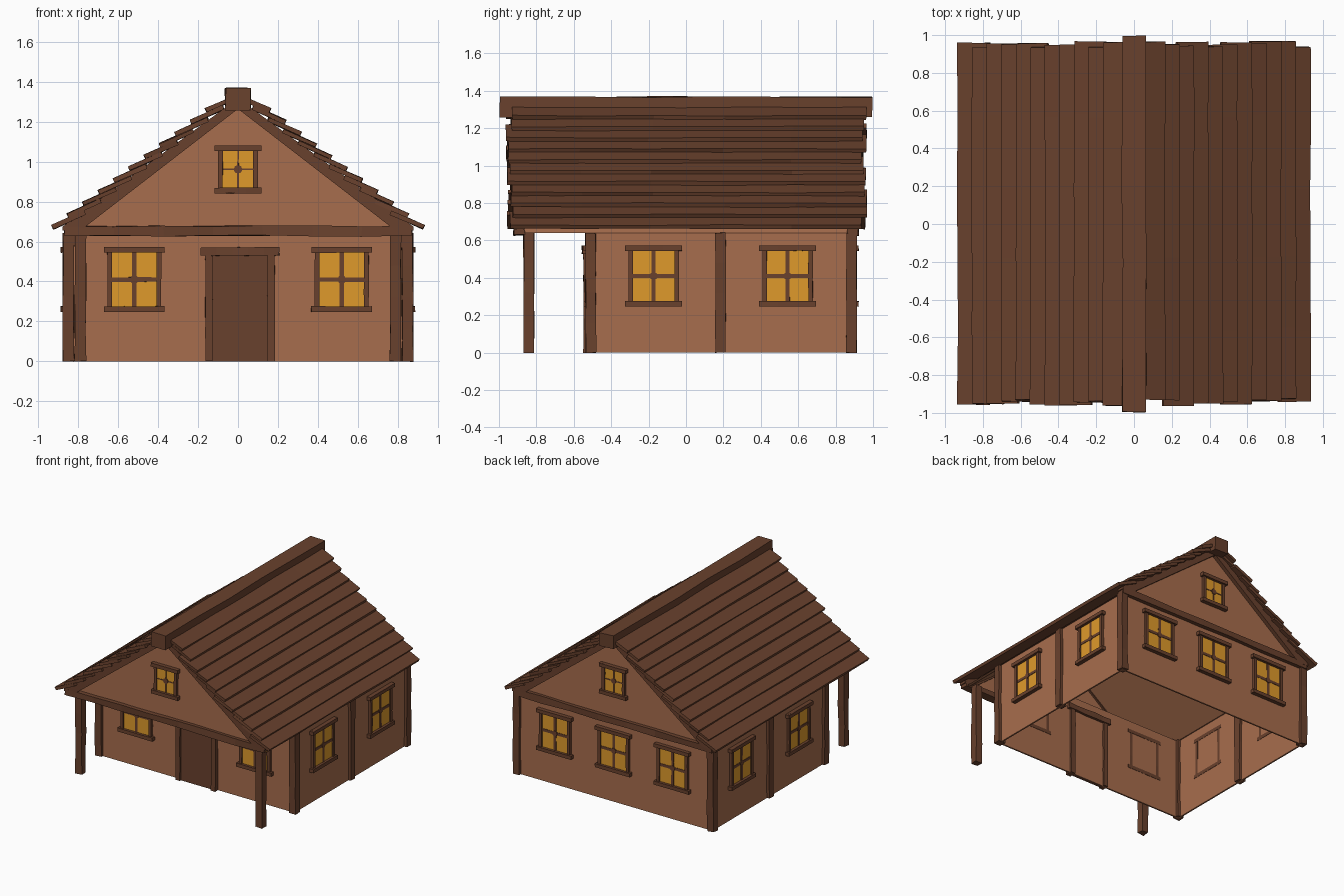
import bpy
import bmesh
import math
import random
from mathutils import Matrix, Vector

random.seed(4)
cube = bpy.data.objects.get("Cube")
if cube:
    bpy.data.objects.remove(cube, do_unlink=True)


def material(name, hex_rgb):
    """Flat material from an sRGB hex colour."""
    srgb = [int(hex_rgb[i:i + 2], 16) / 255 for i in (0, 2, 4)]
    color = [((c + 0.055) / 1.055) ** 2.4 for c in srgb] + [1]
    mat = bpy.data.materials.new(name)
    mat.use_nodes = True
    mat.diffuse_color = color
    mat.node_tree.nodes["Principled BSDF"].inputs["Base Color"].default_value = color
    return mat


PLASTER = material("clay wall", "A76D4D")
WOOD = material("dark wood", "69412D")
GLASS = material("amber glass", "DF9A2B")


def finish(name, bm, mat):
    bmesh.ops.recalc_face_normals(bm, faces=bm.faces)
    mesh = bpy.data.meshes.new(name)
    bm.to_mesh(mesh)
    bm.free()
    mesh.materials.append(mat)
    obj = bpy.data.objects.new(name, mesh)
    bpy.context.collection.objects.link(obj)
    return obj


def add_box(bm, size, matrix, cuts=0, wobble=0.0):
    """Box made of rings along its longest side, with hand-hewn corners."""
    axis = max(range(3), key=lambda i: size[i])
    across, up = (axis + 1) % 3, (axis + 2) % 3
    rings = []
    for i in range(cuts + 2):
        ring = []
        for p, q in ((-1, -1), (1, -1), (1, 1), (-1, 1)):
            co = Vector([random.uniform(-wobble, wobble) for _ in range(3)])
            co[axis] += size[axis] * (i / (cuts + 1) - 0.5)
            co[across] += p * size[across] / 2
            co[up] += q * size[up] / 2
            ring.append(bm.verts.new(matrix @ co))
        rings.append(ring)
    for a, b in zip(rings, rings[1:]):
        for k in range(4):
            n = (k + 1) % 4
            bm.faces.new((a[k], a[n], b[n], b[k]))
    bm.faces.new(rings[0][::-1])
    bm.faces.new(rings[-1])


def box(name, size, loc, mat=WOOD, cuts=0, wobble=0.0, frame=Matrix()):
    bm = bmesh.new()
    add_box(bm, size, frame @ Matrix.Translation(loc), cuts, wobble)
    return finish(name, bm, mat)


def prism(name, outline, y0, y1, mat):
    """Extrude an outline in x and z along y."""
    bm = bmesh.new()
    near, far = [[bm.verts.new((x, y, z)) for x, z in outline] for y in (y0, y1)]
    bm.faces.new(near)
    bm.faces.new(far[::-1])
    for k in range(len(outline)):
        bm.faces.new((near[k - 1], near[k], far[k], far[k - 1]))
    return finish(name, bm, mat)


def facing(x, y, z, degrees):
    """Frame on a wall whose outward side is local -y."""
    return Matrix.Translation((x, y, z)) @ Matrix.Rotation(math.radians(degrees), 4, "Z")


# Walls: a thin shell, open underneath
SIDE, FRONT, BACK, EAVE, RIDGE = 0.85, -0.51, 0.885, 0.64, 1.285
MID = (FRONT + BACK) / 2
for name, y in (("front_wall", FRONT), ("back_wall", BACK)):
    box(name, (2 * SIDE, 0.012, EAVE), (0, y, EAVE / 2), PLASTER)
for name, s in (("left_wall", 1), ("right_wall", -1)):
    box(name, (0.012, BACK - FRONT, EAVE), (s * SIDE, MID, EAVE / 2), PLASTER)

# Gable walls and the roof deck, open to the rooms below
for name, s in (("front_gable", -1), ("back_gable", 1)):
    prism(name, [(-0.85, EAVE), (0.85, EAVE), (0, RIDGE - 0.01)],
          s * 0.879, s * 0.891, PLASTER)
for side, s in (("left", 1), ("right", -1)):
    prism(f"roof_deck_{side}", [(s * 0.86, EAVE), (0, RIDGE), (0, RIDGE - 0.018),
                                (s * 0.836, EAVE)], -0.885, 0.885, PLASTER)

# Upright posts
for side, s in (("left", 1), ("right", -1)):
    for place, x, y in (("porch", 0.79, -0.84), ("front", SIDE, FRONT),
                        ("middle", SIDE, 0.185), ("back", SIDE, BACK)):
        box(f"{place}_post_{side}", (0.055, 0.055, EAVE), (s * x, y, EAVE / 2),
            cuts=3, wobble=0.003)

# Gable beams and sloping bargeboards
for place, s in (("front", -1), ("back", 1)):
    box(f"{place}_gable_beam", (1.74, 0.06, 0.05), (0, s * 0.892, 0.653),
        cuts=6, wobble=0.004)
    for side, t in (("left", 1), ("right", -1)):
        outline = [(0, 1.265), (t * 0.79, 0.655), (t * 0.88, 0.655),
                   (t * 0.88, 0.675), (0, 1.318)]
        prism(f"{place}_bargeboard_{side}", outline, s * 0.865, s * 0.922, WOOD)

# Overlapping roof planks
PLANKS, WIDTH, TILT = 11, 0.18, math.radians(24)
for side, s in (("left", 1), ("right", -1)):
    bm = bmesh.new()
    for i in range(PLANKS):
        x = 0.93 - 0.077 * i - WIDTH / 2 * math.cos(TILT)
        z = 0.672 + 0.0585 * i + WIDTH / 2 * math.sin(TILT)
        y0, y1 = -random.uniform(0.925, 0.965), random.uniform(0.935, 0.97)
        place = (Matrix.Translation((s * x, (y0 + y1) / 2, z))
                 @ Matrix.Rotation(s * TILT, 4, "Y"))
        add_box(bm, (WIDTH, y1 - y0, 0.022), place, 4, 0.003)
    finish(f"roof_planks_{side}", bm, WOOD)

# Ridge beam
box("ridge_beam", (0.125, 1.99, 0.108), (0, 0, 1.315), cuts=4, wobble=0.005)


def window(name, frame, width, height, bar_width):
    """Glazing, bars and frame, centred on the given frame."""
    box(name + "_glass", (width - 0.02, 0.012, height - 0.03), (0, -0.011, 0), GLASS, frame=frame)
    bm = bmesh.new()

    def bar(w, d, h, x, y, z):
        add_box(bm, (w, d, h), frame @ Matrix.Translation((x, y, z)), 2, 0.0008)

    for s in (-1, 1):
        bar(0.024, 0.034, height, s * (width / 2 - 0.012), -0.01, 0)
        bar(width + 0.035, 0.046, 0.028, 0, -0.015, s * (height / 2 - 0.014))
    bar(bar_width, 0.012, height - 0.04, 0, -0.014, 0)
    bar(width - 0.04, 0.012, bar_width, 0, -0.014, 0)
    # Knob where the bars cross
    bmesh.ops.create_cone(
        bm, cap_ends=True, segments=8, radius1=0.022, radius2=0.022, depth=0.014,
        matrix=frame @ Matrix.Translation((0, -0.016, 0)) @ Matrix.Rotation(math.pi / 2, 4, "X"))
    finish(name + "_frame", bm, WOOD)


# Windows on every side
LEVEL = 0.41
ROOM_SIZE = (0.27, 0.325, 0.022)
GABLE_SIZE = (0.2, 0.24, 0.008)
for side, s in (("left", 1), ("right", -1)):
    window(f"front_window_{side}", facing(s * 0.52, FRONT, LEVEL, 0), *ROOM_SIZE)
    window(f"back_window_{side}", facing(s * 0.515, BACK, LEVEL, 180), *ROOM_SIZE)
    for place, y in (("front", -0.173), ("back", 0.543)):
        window(f"{side}_wall_{place}_window", facing(s * SIDE, y, LEVEL, s * 90), *ROOM_SIZE)
window("back_window_middle", facing(0, BACK, LEVEL, 180), *ROOM_SIZE)
window("front_gable_window", facing(0, -0.885, 0.962, 0), *GABLE_SIZE)
window("back_gable_window", facing(0, 0.885, 0.962, 180), *GABLE_SIZE)

# Door with posts and lintel
door = facing(0.01, FRONT, 0, 0)
box("door", (0.28, 0.022, 0.53), (0, -0.011, 0.265), frame=door)
for side, s in (("left", 1), ("right", -1)):
    box(f"door_post_{side}", (0.038, 0.06, 0.53), (s * 0.155, -0.008, 0.265),
        cuts=3, wobble=0.002, frame=door)
box("door_lintel", (0.395, 0.075, 0.042), (0, -0.008, 0.55), cuts=4, wobble=0.003, frame=door)
